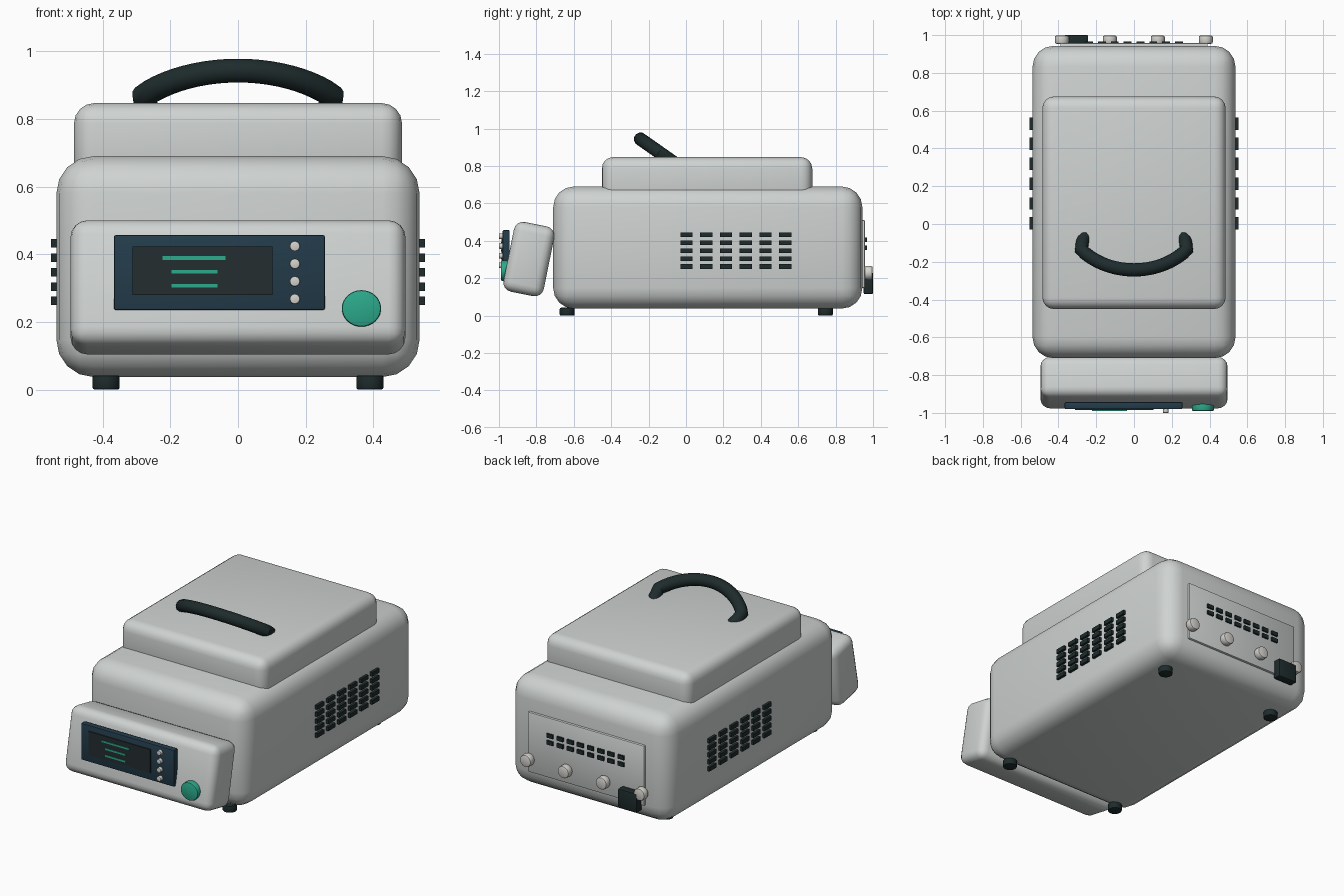
import bpy
import math
from mathutils import Vector

cube = bpy.data.objects.get("Cube")
if cube:
    bpy.data.objects.remove(cube, do_unlink=True)


def make_material(name, rgb):
    mat = bpy.data.materials.new(name)
    mat.use_nodes = True
    color = (*rgb, 1.0)
    mat.diffuse_color = color
    mat.node_tree.nodes["Principled BSDF"].inputs["Base Color"].default_value = color
    return mat


SHELL = make_material("light grey shell", (0.62, 0.65, 0.64))
BLACK = make_material("black rubber", (0.013, 0.024, 0.025))
NAVY = make_material("navy bezel", (0.017, 0.045, 0.07))
GLASS = make_material("dark glass", (0.017, 0.027, 0.028))
GREEN = make_material("teal green", (0.025, 0.4, 0.26))
IVORY = make_material("ivory knob", (0.66, 0.65, 0.61))


def finish(obj, name, mat, bevel=0.0, segments=3):
    """Name, colour, round and smooth the active object."""
    obj.name = name
    obj.data.materials.append(mat)
    bpy.ops.object.transform_apply(location=False, rotation=False, scale=True)
    if bevel:
        mod = obj.modifiers.new("rounding", "BEVEL")
        mod.width = bevel
        mod.segments = segments
        mod.limit_method = "ANGLE"
        bpy.ops.object.modifier_apply(modifier=mod.name)
    bpy.ops.object.shade_smooth_by_angle(angle=math.radians(35))
    return obj


def box(name, mat, x, y, z, bevel=0.0, segments=3, tilt=0.0):
    """Box from its (low, high) range on each axis."""
    ranges = (x, y, z)
    bpy.ops.mesh.primitive_cube_add(size=1, location=[(a + b) / 2 for a, b in ranges],
                                    rotation=(tilt, 0, 0))
    obj = bpy.context.object
    obj.scale = [b - a for a, b in ranges]
    return finish(obj, name, mat, bevel, segments)


def span(centre, size):
    return (centre - size / 2, centre + size / 2)


def disc(name, mat, location, radius, depth, axis="y", bevel=0.0, sides=24):
    bpy.ops.mesh.primitive_cylinder_add(
        vertices=sides, radius=radius, depth=depth, location=location,
        rotation=(math.pi / 2 if axis == "y" else 0, 0, 0))
    return finish(bpy.context.object, name, mat, bevel, 2)


# Housing and raised lid
box("housing", SHELL, (-0.537, 0.537), (-0.71, 0.943), (0.037, 0.69), 0.11, 4)
box("lid", SHELL, (-0.485, 0.485), (-0.45, 0.675), (0.6, 0.847), 0.06, 4)

# Tilted control console
box("control_console", SHELL, (-0.495, 0.495), span(-0.84, 0.22), span(0.302, 0.38),
    0.05, 4, tilt=-0.2)

# Display with text lines
box("display_bezel", NAVY, (-0.367, 0.257), (-0.98, -0.943), (0.235, 0.457), 0.006, 2)
box("display_screen", GLASS, (-0.312, 0.102), (-0.986, -0.978), (0.28, 0.423))
for i, (low, high) in enumerate([(-0.223, -0.037), (-0.197, -0.06), (-0.197, -0.06)]):
    box(f"display_line_{i + 1}", GREEN, (low, high), (-0.989, -0.984),
        span(0.389 - 0.041 * i, 0.011))

# Small keys and the large start button
for i in range(4):
    disc(f"key_{i + 1}", IVORY, (0.168, -0.988, 0.424 - 0.052 * i), 0.015, 0.024, bevel=0.003)
button = disc("start_button", GREEN, (0.365, -0.965, 0.24), 0.058, 0.05, bevel=0.006, sides=32)
button.scale.y = 0.93

# Feet
for side, x in (("left", 0.39), ("right", -0.39)):
    for end, y in (("front", -0.635), ("back", 0.745)):
        disc(f"{end}_{side}_foot", BLACK, (x, y, 0.021), 0.04, 0.042, "z", 0.006)

# Side vent slots
for side, sign in (("left", 1), ("right", -1)):
    for col in range(6):
        for row in range(5):
            box(f"{side}_vent_{col + 1}_{row + 1}", BLACK, span(sign * 0.543, 0.02),
                span(0.003 + 0.1055 * col, 0.066), span(0.262 + 0.0425 * row, 0.025))

# Back plate with vents, knobs and power inlet
box("back_plate", SHELL, (-0.39, 0.39), (0.93, 0.957), (0.147, 0.51), 0.006, 2)
for col in range(8):
    for row in range(2):
        box(f"back_vent_{col + 1}_{row + 1}", BLACK, span(0.068 * (col - 3.5), 0.042),
            (0.95, 0.967), span(0.363 + 0.042 * row, 0.024))
for i in range(4):
    disc(f"back_knob_{i + 1}", IVORY, (-0.382 + 0.254 * i, 0.976, 0.228), 0.037, 0.044, bevel=0.009)
box("power_inlet", BLACK, (-0.37, -0.243), (0.95, 1.0), (0.115, 0.23), 0.006, 2)

# Carrying handle: an arc leaning forward, with legs sinking into the lid
apex = Vector((0, -0.243, 0.943))
down = Vector((0, 0.82, -0.575))
radius, half_angle, steps = 0.364, math.radians(50), 20
flat = [(0.245, 0.27), (0.272, 0.185)]
path = [(-x, t) for x, t in flat]
for i in range(steps + 1):
    a = half_angle * (2 * i / steps - 1)
    path.append((radius * math.sin(a), radius * (1 - math.cos(a))))
path += reversed(flat)

curve = bpy.data.curves.new("handle", "CURVE")
curve.dimensions = "3D"
curve.bevel_depth = 0.036
curve.bevel_resolution = 4
curve.use_fill_caps = True
spline = curve.splines.new("POLY")
spline.points.add(len(path) - 1)
for point, (x, t) in zip(spline.points, path):
    point.co = (*(apex + down * t + Vector((x, 0, 0))), 1)
handle = bpy.data.objects.new("handle", curve)
bpy.context.collection.objects.link(handle)
bpy.ops.object.select_all(action="DESELECT")
handle.select_set(True)
bpy.context.view_layer.objects.active = handle
bpy.ops.object.convert(target="MESH")
finish(bpy.context.object, "handle", BLACK)
